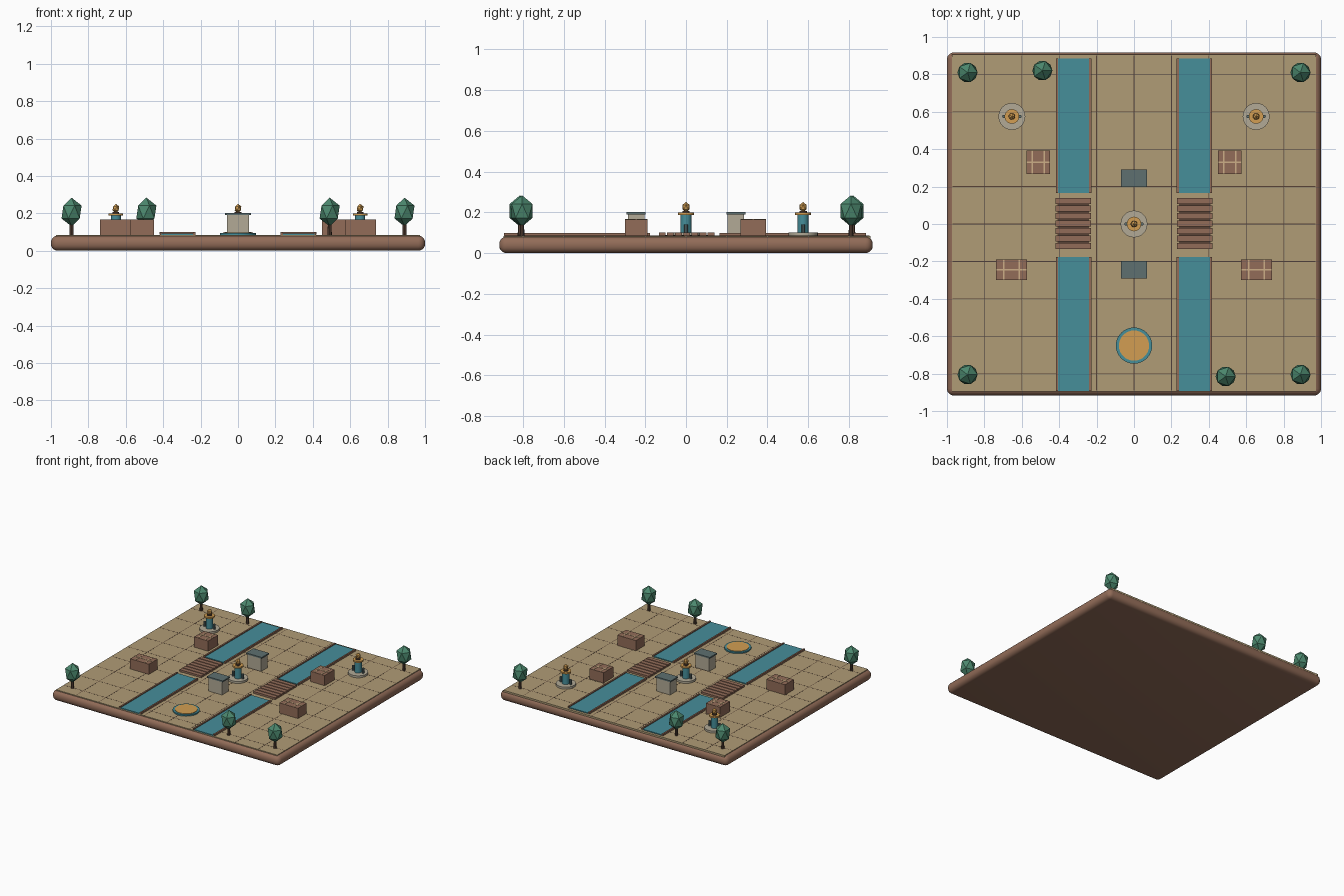
import bpy, math

if "Cube" in bpy.data.objects:
    bpy.data.objects.remove(bpy.data.objects["Cube"])

def lin(c):
    c /= 255
    return c / 12.92 if c < 0.04 else ((c + 0.055) / 1.055) ** 2.4

def mat(name, r, g, b):
    m = bpy.data.materials.new(name)
    m.diffuse_color = (lin(r), lin(g), lin(b), 1)
    m.use_nodes = True
    m.node_tree.nodes["Principled BSDF"].inputs["Base Color"].default_value = m.diffuse_color
    return m

BROWN = mat("brown wood", 146, 108, 88)
DARK = mat("dark wood", 88, 66, 54)
SAND = mat("sand", 176, 156, 118)
WATER = mat("teal", 70, 142, 154)
STONE = mat("stone", 178, 170, 150)
SLATE = mat("slate", 94, 112, 112)
GREEN = mat("leaf green", 76, 136, 110)
GOLD = mat("gold", 210, 158, 82)
STRAP = mat("tan strap", 205, 175, 135)

def finish(name, m, smooth=False):
    o = bpy.context.object
    o.name = name
    o.data.materials.append(m)
    if smooth:
        bpy.ops.object.shade_smooth_by_angle(angle=math.radians(35))
    return o

def box(name, m, x0, x1, y0, y1, z0, z1, bevel=0, seg=1):
    bpy.ops.mesh.primitive_cube_add(size=1, location=((x0 + x1) / 2, (y0 + y1) / 2, (z0 + z1) / 2))
    o = bpy.context.object
    o.scale = (abs(x1 - x0), abs(y1 - y0), z1 - z0)
    bpy.ops.object.transform_apply(location=False, rotation=False, scale=True)
    if bevel:
        b = o.modifiers.new("Bevel", 'BEVEL')
        b.width, b.segments = bevel, seg
        bpy.ops.object.modifier_apply(modifier="Bevel")
    return finish(name, m, bool(bevel))

def cyl(name, m, x, y, z0, z1, r, r2=None, n=24):
    bpy.ops.mesh.primitive_cone_add(vertices=n, radius1=r, radius2=r if r2 is None else r2,
                                    depth=z1 - z0, location=(x, y, (z0 + z1) / 2))
    return finish(name, m, n > 8)

def ico(name, m, x, y, z, rx, rz):
    bpy.ops.mesh.primitive_ico_sphere_add(subdivisions=1, radius=1, location=(x, y, z))
    bpy.context.object.scale = (rx, rx, rz)
    return finish(name, m)

TOP = 0.085

# Rounded base and sand floor
box("base", BROWN, -1, 1, -0.917, 0.917, 0, 0.081, 0.036, 5)
box("sand_floor", SAND, -0.972, 0.972, -0.895, 0.905, 0.07, TOP)

# Thin paving seams
for k in range(-4, 5):
    box("seam_lengthwise", DARK, k * 0.2 - 0.002, k * 0.2 + 0.002, -0.89, 0.9, TOP - 0.002, TOP + 0.0004)
    box("seam_crosswise", DARK, -0.97, 0.97, k * 0.2 - 0.002, k * 0.2 + 0.002, TOP - 0.002, TOP + 0.0004)

for s in (-1, 1):
    # Canals with side curbs
    for y0, y1 in ((-0.893, -0.176), (0.165, 0.885)):
        box("canal_water", WATER, s * 0.24, s * 0.408, y0, y1, 0.08, 0.092)
        for x in (0.234, 0.412):
            box("canal_curb", BROWN, s * x - 0.006, s * x + 0.006, y0, y1, 0.08, 0.099)
    # Plank bridges
    for i in range(7):
        y = 0.003 + (i - 3) * 0.04
        box("bridge_plank", BROWN, s * 0.23, s * 0.42, y - 0.0165, y + 0.0165, 0.086, 0.101)
    box("bridge_bearer", DARK, s * 0.24, s * 0.41, -0.13, 0.136, 0.08, 0.09)

    # Crates with straps on the lid
    for cx, cy, w, d in ((0.512, 0.33, 0.062, 0.062), (0.655, -0.245, 0.082, 0.055)):
        cx *= s
        box("crate", BROWN, cx - w, cx + w, cy - d, cy + d, 0.08, 0.166)
        box("crate_strap_long", STRAP, cx - w, cx + w, cy - 0.004, cy + 0.004, 0.164, 0.168)
        for t in (-0.5, 0.5):
            box("crate_strap_cross", STRAP, cx + t * w - 0.004, cx + t * w + 0.004,
                cy - d, cy + d, 0.164, 0.168)

    # Market kiosks
    ky = s * 0.245
    box("kiosk_body", STONE, -0.06, 0.06, ky - 0.04, ky + 0.04, 0.08, 0.192)
    box("kiosk_roof", SLATE, -0.069, 0.069, ky - 0.046, ky + 0.046, 0.19, 0.201)

# Round pool
cyl("pool_rim", WATER, 0, -0.65, 0.08, 0.095, 0.097, n=32)
cyl("pool_centre", GOLD, 0, -0.65, 0.09, 0.098, 0.081, n=32)

# Monuments
for x, y in ((0, 0), (-0.653, 0.575), (0.653, 0.575)):
    cyl("monument_plinth", STONE, x, y, 0.08, 0.101, 0.072)
    cyl("monument_column", WATER, x, y, 0.1, 0.19, 0.027, n=16)
    for s in (-1, 1):
        cyl("monument_side_post", SLATE, x + s * 0.043, y, 0.1, 0.14, 0.009, n=8)
    cyl("monument_dish", GOLD, x, y, 0.188, 0.2, 0.039)
    cyl("monument_neck", DARK, x, y, 0.2, 0.208, 0.018, n=12)
    ico("monument_flame", GOLD, x, y, 0.226, 0.02, 0.025)

# Trees
for x, y in ((-0.89, 0.81), (-0.49, 0.82), (0.89, 0.81), (-0.89, -0.805), (0.49, -0.815), (0.89, -0.805)):
    cyl("tree_trunk", DARK, x, y, 0.08, 0.16, 0.012, 0.009, n=8)
    ico("tree_crown", GREEN, x, y, 0.207, 0.06, 0.077)
